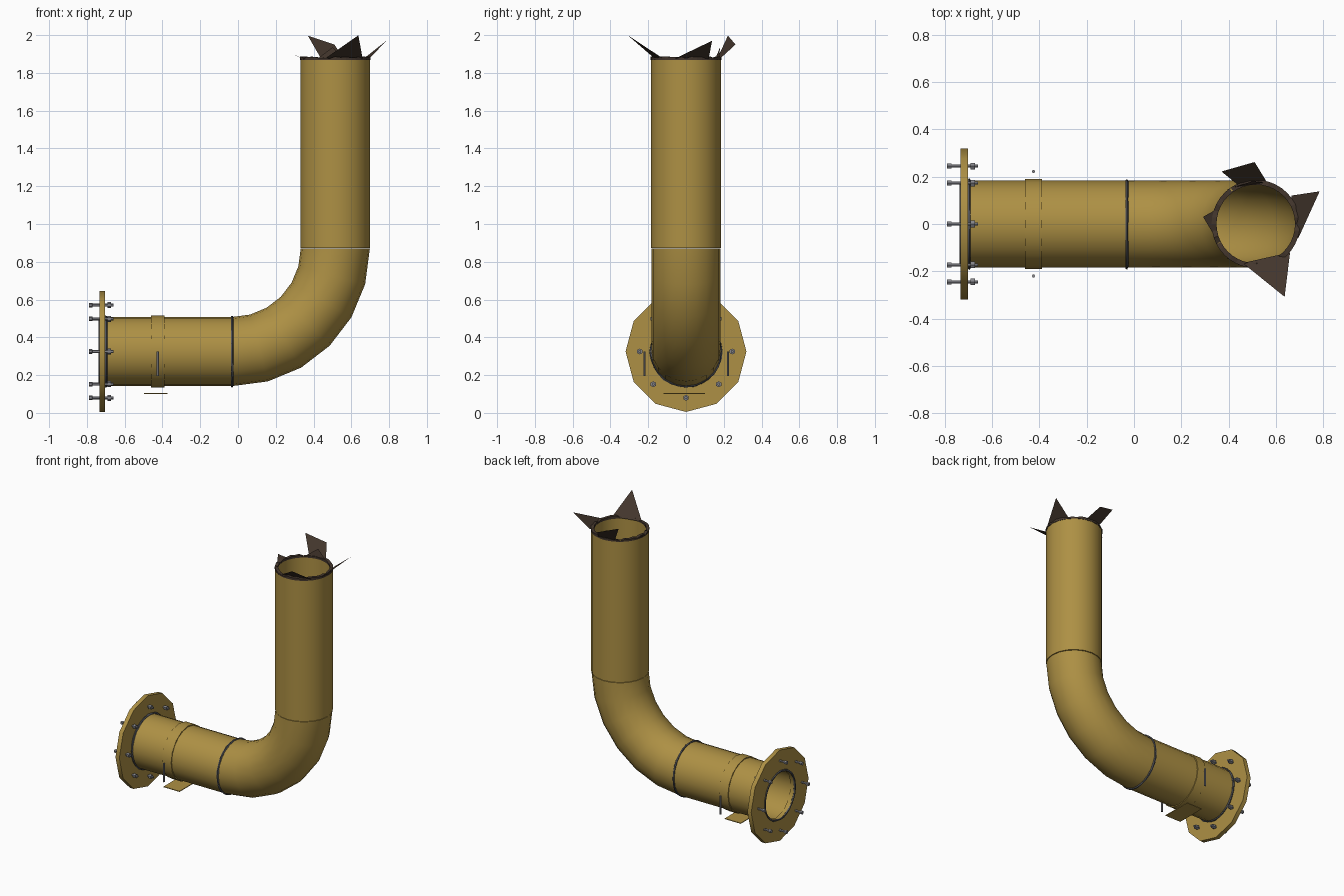
import bpy, bmesh, math, random
from mathutils import Vector

if "Cube" in bpy.data.objects:
    bpy.data.objects.remove(bpy.data.objects["Cube"])

random.seed(4)
AXIS_Z = 0.325          # height of the horizontal run
END_X = 0.515           # x of the vertical run
R = 0.183               # pipe radius
WALL = 0.012


def material(name, rgb):
    m = bpy.data.materials.new(name)
    m.diffuse_color = (*rgb, 1)
    m.use_nodes = True
    m.node_tree.nodes["Principled BSDF"].inputs["Base Color"].default_value = m.diffuse_color
    return m


GOLD = material("ochre_paint", (0.42, 0.28, 0.058))
BROWN = material("burnt_metal", (0.055, 0.036, 0.025))
WELD = material("weld_grey", (0.085, 0.088, 0.10))
STEEL = material("bolt_steel", (0.23, 0.23, 0.25))


def finish(name, bm, mat, smooth=True):
    bmesh.ops.recalc_face_normals(bm, faces=bm.faces)
    me = bpy.data.meshes.new(name)
    bm.to_mesh(me)
    bm.free()
    me.materials.append(mat)
    if smooth:
        me.shade_smooth()
        me.set_sharp_from_angle(angle=math.radians(40))
    ob = bpy.data.objects.new(name, me)
    bpy.context.collection.objects.link(ob)
    return ob


def ring(c, a, r, n, jitter=0.0):
    """Circle of points round c; its axis is tilted a radians from +x towards +z."""
    nrm, side = Vector((math.sin(a), 0, -math.cos(a))), Vector((0, 1, 0))
    pts = []
    for i in range(n):
        t = 2 * math.pi * i / n
        q = r + random.uniform(-jitter, jitter)
        pts.append(Vector(c) + nrm * (q * math.cos(t)) + side * (q * math.sin(t)))
    return pts


def loft(name, rings, mat, smooth=True, loop=True, caps=False):
    bm = bmesh.new()
    vs = [[bm.verts.new(p) for p in r] for r in rings]
    n = len(vs[0])
    for k in range(len(vs) if loop else len(vs) - 1):
        a, b = vs[k], vs[(k + 1) % len(vs)]
        for i in range(n):
            j = (i + 1) % n
            bm.faces.new((a[i], a[j], b[j], b[i]))
    if caps:
        bm.faces.new(vs[0])
        bm.faces.new(vs[-1])
    return finish(name, bm, mat, smooth)


def tube(name, stations, r_out, r_in, n, mat):
    """Hollow tube through (centre, tilt) stations."""
    outer = [ring(c, a, r_out, n) for c, a in stations]
    inner = [ring(c, a, r_in, n) for c, a in reversed(stations)]
    return loft(name, outer + inner, mat)


def on_axis(x):
    return ((x, 0, AXIS_Z), 0.0)


# Pipe runs and elbow
UP = math.pi / 2
tube("horizontal_pipe", [on_axis(-0.715), on_axis(-0.03)], R, R - WALL, 20, GOLD)
BEND = END_X + 0.03
elbow = [((-0.03 + BEND * math.sin(a), 0, AXIS_Z + BEND * (1 - math.cos(a))), a)
         for a in (UP * i / 6 for i in range(7))]
tube("elbow", elbow, R, R - WALL, 20, GOLD)
tube("vertical_pipe", [((END_X, 0, 0.874), UP), ((END_X, 0, 1.875), UP)],
     R + 0.002, R - WALL, 20, GOLD)

# End flange and clamp band
tube("flange", [on_axis(-0.733), on_axis(-0.703)], 0.32, 0.166, 12, GOLD)
tube("clamp_band", [on_axis(-0.46), on_axis(-0.39)], 0.19, 0.178, 16, GOLD)


# Lumpy weld beads
def weld(name, x, r):
    rings = []
    for k in range(5):
        t = 2 * math.pi * k / 5
        rings.append(ring((x + 0.007 * math.cos(t), 0, AXIS_Z), 0,
                          r + 0.007 * math.sin(t), 28, 0.003))
    loft(name, rings, WELD)


weld("elbow_weld", -0.031, 0.184)
weld("flange_weld", -0.698, 0.185)
weld("flange_inner_weld", -0.733, 0.168)


# Flange bolts: head, shank and nut along one stepped profile
def bolt(name, start, tilt, profile, n=6):
    d = Vector((math.cos(tilt), 0, math.sin(tilt)))
    rings = [ring(Vector(start) + d * s, tilt, r, n) for s, r in profile]
    loft(name, rings, STEEL, smooth=False, loop=False, caps=True)


FLANGE_BOLT = [(0, 0.013), (0.018, 0.013), (0.019, 0.008), (0.098, 0.008),
               (0.099, 0.016), (0.117, 0.016), (0.118, 0.008), (0.13, 0.008)]
for i in range(8):
    t = math.pi * i / 4
    bolt(f"flange_bolt_{i + 1}",
         (-0.79, 0.245 * math.sin(t), AXIS_Z + 0.245 * math.cos(t)), 0, FLANGE_BOLT)

# Clamp rods either side and the loose plate below
for name, y in (("front", -0.22), ("back", 0.222)):
    bolt(f"clamp_rod_{name}", (-0.425, y, 0.195), UP, [(0, 0.007), (0.13, 0.007)])
bm = bmesh.new()
bmesh.ops.create_cube(bm, size=1)
for v in bm.verts:
    v.co = Vector((-0.435 + v.co.x * 0.125, -0.01 + v.co.y * 0.22, 0.102 + v.co.z * 0.005))
finish("clamp_plate", bm, GOLD, smooth=False)

# Burnt ragged rim at the top of the pipe
rim = [ring((END_X, 0, z), UP, r, 40) for z, r in
       ((1.868, R + 0.004), (1.882, R + 0.004), (1.882, R - 0.017), (1.868, R - 0.017))]
for i in range(40):
    dz = random.uniform(-0.008, 0.006)
    for r in rim[1:3]:
        r[i].z += dz
loft("burnt_rim", rim, BROWN, smooth=False)

# Torn metal petals: base points on the rim, tips bent outwards
PETALS = {
    "back": [(0.44, 0.165, 1.875), (0.56, 0.18, 1.875), (0.51, 0.262, 1.95), (0.37, 0.222, 1.997)],
    "right": [(0.665, 0.12, 1.875), (0.695, -0.06, 1.875), (0.785, 0.138, 1.97)],
    "front": [(0.46, -0.165, 1.875), (0.66, -0.12, 1.875), (0.637, -0.308, 1.999)],
    "left": [(0.345, 0.06, 1.875), (0.34, -0.05, 1.875), (0.292, 0.03, 1.9)],
    "inner": [(0.42, 0.155, 1.875), (0.56, 0.175, 1.875), (0.50, 0.18, 1.935)],
}
for name, pts in PETALS.items():
    bm = bmesh.new()
    bm.faces.new([bm.verts.new(p) for p in pts])
    finish(f"torn_petal_{name}", bm, BROWN, smooth=False)
